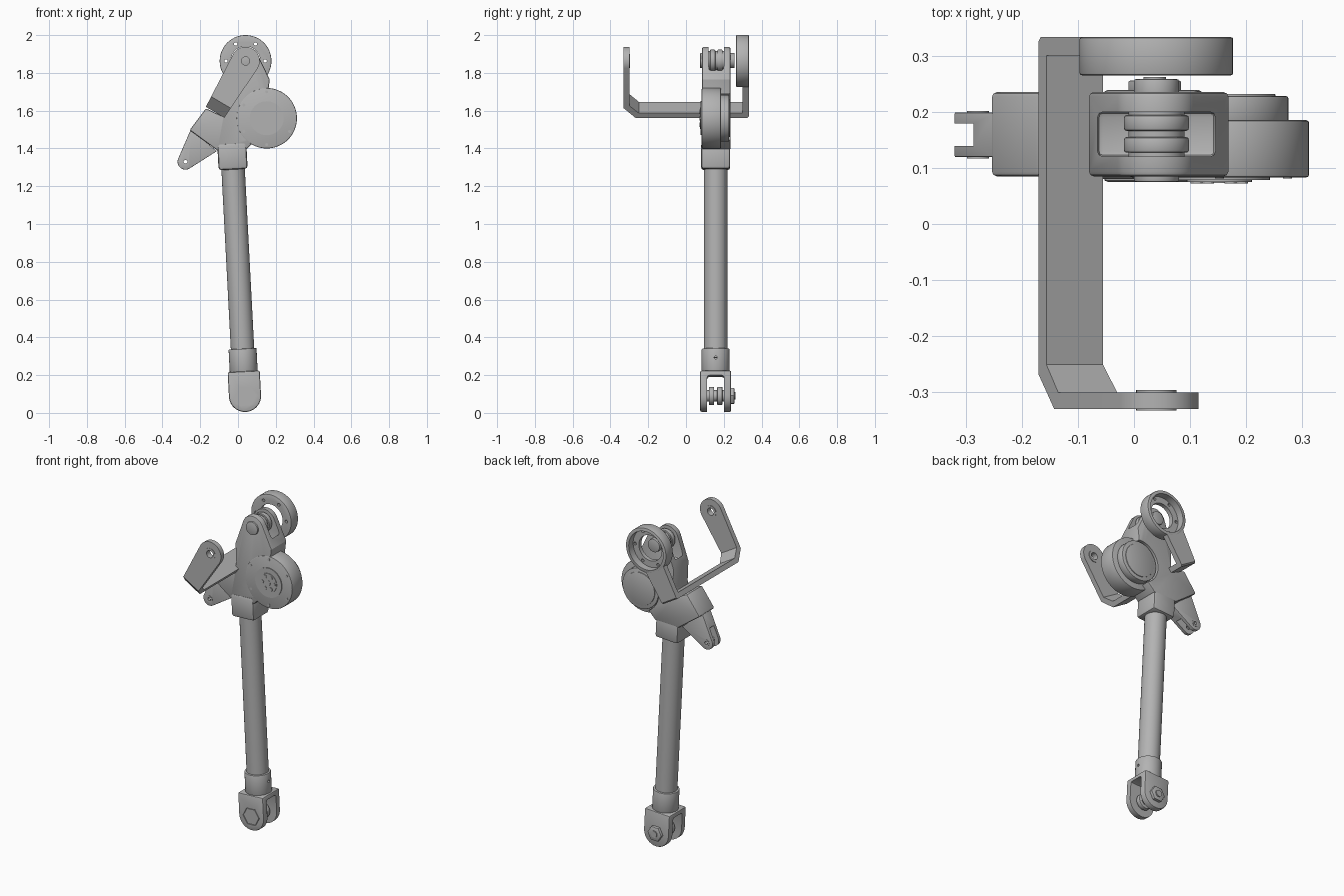
import bpy, bmesh, math
from mathutils import Matrix, Vector

if "Cube" in bpy.data.objects:
    bpy.data.objects.remove(bpy.data.objects["Cube"])

grey = bpy.data.materials.new("machined grey")
grey.use_nodes = True
grey.diffuse_color = (0.45, 0.45, 0.45, 1)
grey.node_tree.nodes["Principled BSDF"].inputs["Base Color"].default_value = (0.45, 0.45, 0.45, 1)

MID = 0.157                      # depth of the leg's centre plane
parts = []


def frame(x, z, tilt=0.0):
    """Local frame with its origin on a pivot, tilted in the front plane."""
    return Matrix.Translation((x, 0, z)) @ Matrix.Rotation(math.radians(tilt), 4, 'Y')


def arc(r, a0, a1, n=24, cx=0, cz=0):
    angles = [math.radians(a0 + (a1 - a0) * i / n) for i in range(n + 1)]
    return [(cx + r * math.cos(a), cz + r * math.sin(a)) for a in angles]


def extrude(name, ring, step, place, bevel):
    bm = bmesh.new()
    face = bm.faces.new([bm.verts.new(p) for p in ring])
    new = bmesh.ops.extrude_face_region(bm, geom=[face])["geom"]
    bmesh.ops.translate(bm, vec=step, verts=[v for v in new if isinstance(v, bmesh.types.BMVert)])
    bmesh.ops.recalc_face_normals(bm, faces=bm.faces)
    bm.transform(place)
    mesh = bpy.data.meshes.new(name)
    bm.to_mesh(mesh)
    bm.free()
    mesh.materials.append(grey)
    obj = bpy.data.objects.new(name, mesh)
    bpy.context.collection.objects.link(obj)
    if bevel:
        mod = obj.modifiers.new("bevel", 'BEVEL')
        mod.width, mod.segments = bevel, 2
        mod.limit_method, mod.angle_limit = 'ANGLE', math.radians(40)
        apply(obj, mod)
    parts.append(obj)
    return obj


def apply(obj, mod):
    bpy.context.view_layer.objects.active = obj
    bpy.ops.object.modifier_apply(modifier=mod.name)


def prism(name, outline, y0, y1, place=Matrix(), bevel=0.0):
    """Front-plane outline given depth from y0 to y1."""
    return extrude(name, [(x, y0, z) for x, z in outline], Vector((0, y1 - y0, 0)), place, bevel)


def disc(name, r, y0, y1, place, bevel=0.0, sides=48, x=0, z=0):
    return prism(name, arc(r, 0, 360 - 360 / sides, sides - 1, x, z), y0, y1, place, bevel)


def post(name, r, z0, z1, place, bevel=0.0):
    """Round bar along the local height."""
    ring = [(x, y + MID, z0) for x, y in arc(r, 0, 352.5, 47)]
    return extrude(name, ring, Vector((0, 0, z1 - z0)), place, bevel)


def box(x0, x1, z0, z1):
    return [(x0, z0), (x1, z0), (x1, z1), (x0, z1)]


def combine(obj, tool, operation='DIFFERENCE'):
    mod = obj.modifiers.new("cut", 'BOOLEAN')
    mod.operation, mod.object, mod.solver = operation, tool, 'EXACT'
    apply(obj, mod)
    parts.remove(tool)
    bpy.data.objects.remove(tool)


def bolt_circle(r, count, start=0):
    return [(x, z) for x, z in arc(r, start, start + 360 * (count - 1) / count, count - 1)]


leg = frame(0.037, 0.09, -3)
hinge = frame(0.04, 1.865)
drive = frame(0.152, 1.56)
swing = frame(0.04, 1.863, 30.7)
lever = frame(-0.278, 1.33, 40.5)

# Leg tube and lower collar
post("leg_tube", 0.062, 0.2, 1.27, leg)
lower_collar = post("lower_collar", 0.074, 0.12, 0.25, leg, 0.004)
upper_collar = prism("upper_collar", box(-0.077, 0.077, 1.2, 1.34), MID - 0.077, MID + 0.077, leg, 0.015)
combine(lower_collar, extrude("pin_hole", [(0, y + MID, z + 0.2) for y, z in arc(0.008, 0, 330, 11)],
                              Vector((0.2, 0, 0)), leg, 0))

# Foot fork with bushing, recessed hex head and hex nut
foot_fork = prism("foot_fork", arc(0.085, 180, 360) + [(0.085, 0.13), (-0.085, 0.13)],
                  MID - 0.082, MID + 0.082, leg, 0.008)
combine(foot_fork, prism("fork_slot", box(-0.2, 0.2, -0.2, 0.105), MID - 0.045, MID + 0.045, leg, 0.012))
combine(foot_fork, disc("head_recess", 0.056, 0.07, 0.082, leg, sides=6))
disc("foot_bolt_head", 0.052, 0.076, 0.09, leg, sides=6)
disc("foot_pin", 0.03, 0.08, 0.235, leg)
disc("foot_nut", 0.048, 0.23, 0.256, leg, 0.004, 6)
disc("foot_bolt_tip", 0.02, 0.25, 0.262, leg)
for side in (-1, 1):
    a, b = sorted((MID + side * 0.008, MID + side * 0.036))
    disc("foot_bushing", 0.048, a, b, leg, 0.004)

# Main housing between leg, hinge, drive and lever
outline = arc(0.072, 25, 165, 20, 0.04, 1.865) + [
    (-0.08, 1.74), (-0.075, 1.62), (-0.085, 1.572), (-0.17, 1.612), (-0.256, 1.497),
    (-0.11, 1.39), (0.045, 1.395), (0.1, 1.45), (0.16, 1.56), (0.16, 1.7), (0.168, 1.765)]
housing = prism("housing", outline, 0.085, 0.235, bevel=0.008)
combine(housing, prism("hinge_slot", box(-0.065, 0.145, 1.755, 2), 0.12, 0.2, bevel=0.01))
combine(housing, disc("drive_bore", 0.13, 0, 0.3, drive))

# Hinge pin, caps and bushings
disc("hinge_pin", 0.05, 0.1, 0.22, hinge)
for name, y0, y1 in (("front_hinge_cap", 0.075, 0.1), ("back_hinge_cap", 0.22, 0.258)):
    disc(name, 0.04, y0, y1, hinge, 0.003)
for y0 in (0.127, 0.166):
    disc("hinge_bushing", 0.058, y0, y0 + 0.028, hinge, 0.005)

# Drive unit
disc("drive_case", 0.16, 0.083, 0.185, drive, 0.005, 64)
disc("drive_back", 0.123, 0.18, 0.228, drive, 0.004, 64)
disc("drive_back_plate", 0.1, 0.225, 0.232, drive, 0.002)
cover = disc("drive_cover", 0.09, 0.078, 0.086, drive)
disc("drive_hub", 0.058, 0.075, 0.082, drive)
disc("drive_shaft", 0.016, 0.073, 0.08, drive)
for x, z in bolt_circle(0.04, 6):
    disc("hub_bolt", 0.011, 0.072, 0.08, drive, sides=12, x=x, z=z)
for x, z in bolt_circle(0.14, 6, 30):
    disc("case_screw", 0.008, 0.081, 0.09, drive, sides=12, x=x, z=z)

# Lever with forked tip
lever_arm = prism("lever_arm", arc(0.042, 200, 340) + [(0.09, 0.15), (-0.09, 0.15)],
                  MID - 0.038, MID + 0.042, lever, 0.003)
combine(lever_arm, prism("lever_slot", box(-0.1, 0.1, -0.1, 0.06), MID - 0.018, MID + 0.022, lever))
combine(lever_arm, disc("lever_hole", 0.014, 0, 0.3, lever, sides=24))
for y in (MID - 0.038, MID + 0.034):
    bushing = disc("lever_bushing", 0.02, y - 0.002, y + 0.01, lever, sides=24)
    combine(bushing, disc("lever_bore", 0.01, 0, 0.3, lever, sides=16))

# Swing bracket: bent strap trimmed to a tapered, round-ended outline
strap = [(-0.33, 0.1), (-0.33, -0.255), (-0.268, -0.316), (0.325, -0.316), (0.333, -0.308),
         (0.333, -0.118), (0.3, -0.118), (0.3, -0.286), (-0.25, -0.286), (-0.3, -0.24), (-0.3, 0.1)]
bracket = extrude("swing_bracket", [(-0.1, y, z) for y, z in strap], Vector((0.2, 0, 0)), swing, 0)
combine(bracket, prism("bracket_outline", arc(0.075, 0, 180) + [(-0.056, -0.33), (0.056, -0.33)],
                       -0.4, 0.4, swing), 'INTERSECT')
combine(bracket, disc("bracket_hole", 0.024, -0.4, -0.2, swing))
boss = disc("bracket_bushing", 0.036, -0.332, -0.296, swing)
combine(boss, disc("bushing_bore", 0.022, -0.4, -0.2, swing))

# Ring on the back of the bracket
ring = disc("bearing_ring", 0.137, 0.265, 0.333, swing, 0.004, 64)
combine(ring, disc("ring_recess", 0.117, 0.29, 0.4, swing, sides=64))
combine(ring, disc("ring_hole", 0.078, 0.2, 0.4, swing))
for x, z in bolt_circle(0.104, 6, 30.7):
    combine(ring, disc("ring_bolt_hole", 0.009, 0.2, 0.4, swing, sides=12, x=x, z=z))

# Smooth the round sides, keeping machined edges crisp
bpy.ops.object.select_all(action='DESELECT')
for obj in parts:
    obj.select_set(True)
bpy.context.view_layer.objects.active = parts[0]
bpy.ops.object.shade_smooth_by_angle(angle=math.radians(30))
